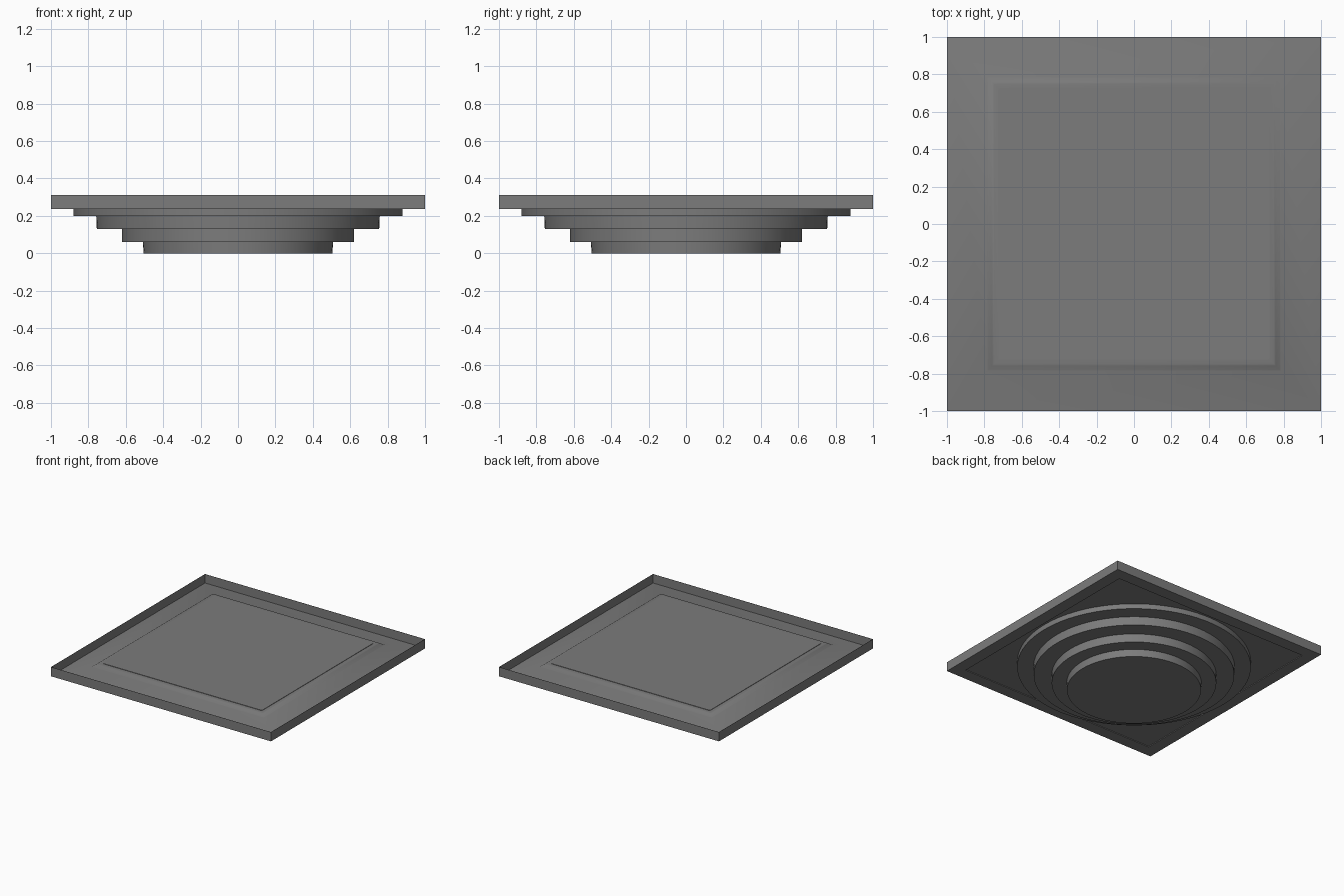
import bpy, bmesh, math

if "Cube" in bpy.data.objects:
    bpy.data.objects.remove(bpy.data.objects["Cube"])

TOP = 0.312

grey = bpy.data.materials.new("dark_grey")
grey.diffuse_color = (0.2, 0.2, 0.2, 1)
grey.use_nodes = True
grey.node_tree.nodes["Principled BSDF"].inputs["Base Color"].default_value = grey.diffuse_color


def loft(name, rings, cap_start=False, cap_end=False, smooth=None):
    """Skin a list of equal-length closed point loops into one mesh object."""
    bm = bmesh.new()
    loops = [[bm.verts.new(p) for p in ring] for ring in rings]
    n = len(loops[0])
    for a, b in zip(loops, loops[1:]):
        for i in range(n):
            j = (i + 1) % n
            bm.faces.new((a[i], a[j], b[j], b[i]))
    if cap_start:
        bm.faces.new(loops[0][::-1])
    if cap_end:
        bm.faces.new(loops[-1])
    bmesh.ops.recalc_face_normals(bm, faces=bm.faces[:])
    mesh = bpy.data.meshes.new(name)
    bm.to_mesh(mesh)
    bm.free()
    mesh.materials.append(grey)
    obj = bpy.data.objects.new(name, mesh)
    bpy.context.collection.objects.link(obj)
    if smooth:
        bpy.ops.object.select_all(action='DESELECT')
        obj.select_set(True)
        bpy.context.view_layer.objects.active = obj
        bpy.ops.object.shade_smooth_by_angle(angle=math.radians(smooth))
    return obj


def square(h, z):
    return [(-h, -h, z), (h, -h, z), (h, h, z), (-h, h, z)]


def circle(r, z, n=96):
    return [(r * math.cos(2 * math.pi * i / n), r * math.sin(2 * math.pi * i / n), z)
            for i in range(n)]


def rounded_square(h, z, r=0.012, steps=4):
    pts = []
    for k, (sx, sy) in enumerate([(1, 1), (-1, 1), (-1, -1), (1, -1)]):
        for i in range(steps + 1):
            a = math.pi / 2 * (k + i / steps)
            pts.append((sx * (h - r) + r * math.cos(a), sy * (h - r) + r * math.sin(a), z))
    return pts


# Square tray: thin upright rim, floor rising softly to a raised bevelled frame
tray_profile = [(0.90, 0.242), (0.90, 0.236), (1.0, 0.236), (1.0, TOP), (0.999, TOP),
                (0.999, 0.239), (0.785, 0.290), (0.78, 0.292), (0.758, 0.307),
                (0.748, 0.309), (0.71, 0.309)]
loft("tray", [square(h, z) for h, z in tray_profile], smooth=35)

# Flat centre panel with slightly rounded corners
loft("centre_panel", [rounded_square(0.725, 0.30), rounded_square(0.725, TOP)],
     cap_start=True, cap_end=True)

# Underside plate, set in by a hair
loft("underside_plate", [square(0.90, 0.242), square(0.90, 0.245)], cap_start=True)

# Stepped round base
base_profile = [(0.505, 0.0), (0.508, 0.06), (0.62, 0.06), (0.62, 0.13),
                (0.755, 0.13), (0.758, 0.20), (0.88, 0.20), (0.88, 0.242)]
loft("stepped_base", [circle(r, z) for r, z in base_profile], cap_start=True, smooth=30)
